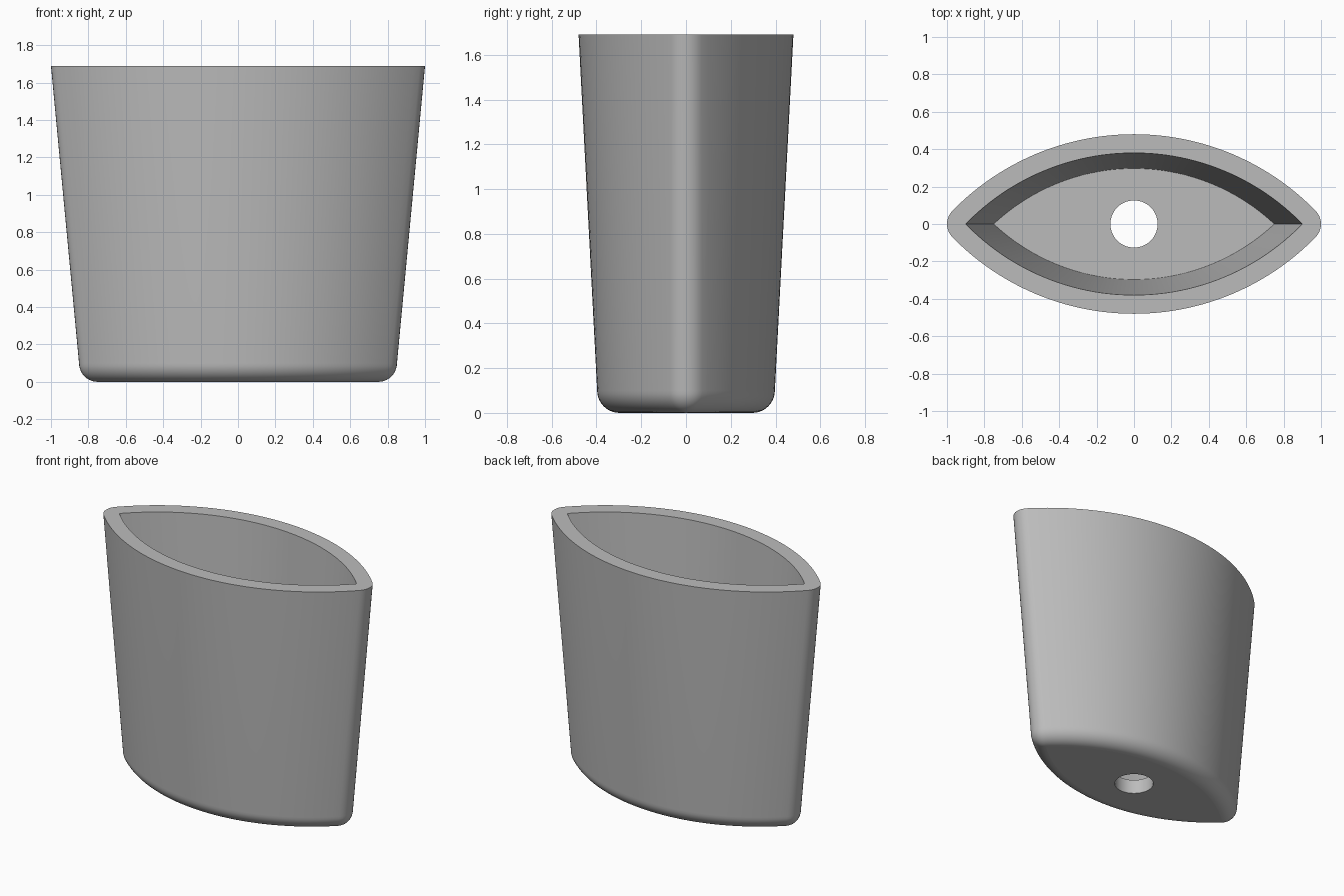
import bpy
import bmesh
from math import sin, cos, asin, atan2, pi, radians

cube = bpy.data.objects.get("Cube")
if cube:
    bpy.data.objects.remove(cube, do_unlink=True)

HEIGHT, FLOOR, WALL, HOLE = 1.69, 0.1, 0.1, 0.126
RIM = (0.9, 0.38)        # half length and half width of the cavity at the rim
BASE = (0.75, 0.297)     # the same at the cavity floor
SIDE, TIP, FILLET = 48, 8, 10


def lens(size, offset, z):
    """Two-arc lens outline, grown outwards so that its tips become round."""
    a, b = size
    radius = (a * a + b * b) / (2 * b)
    half = asin(a / radius)
    points = []
    for side in (1, -1):
        # long arc
        for i in range(SIDE + 1):
            t = half - 2 * half * i / SIDE
            r = radius + offset
            points.append((side * r * sin(t), side * (r * cos(t) - radius + b), z))
        # round tip
        sweep = pi - 2 * half
        for i in range(1, TIP):
            t = -half - sweep * i / TIP
            points.append((side * (offset * sin(t) - a), side * offset * cos(t), z))
    return points


def hole_ring(z):
    """Drain hole circle, with points in line with those of the lens."""
    angles = [atan2(y, x) for x, y, _ in lens(BASE, 0, z)]
    return [(HOLE * cos(t), HOLE * sin(t), z) for t in angles]


# Rings from the hole, under the base, up the outside and down the cavity
rings = [hole_ring(0)]
for i in range(FILLET + 1):
    t = pi / 2 * i / FILLET
    rings.append(lens(BASE, WALL * sin(t), FLOOR * (1 - cos(t))))
rings += [lens(RIM, WALL, HEIGHT), lens(RIM, 0, HEIGHT),
          lens(BASE, 0, FLOOR), hole_ring(FLOOR)]

bm = bmesh.new()
loops = [[bm.verts.new(p) for p in ring] for ring in rings]
for k, low in enumerate(loops):
    high = loops[(k + 1) % len(loops)]
    for i in range(len(low)):
        j = (i + 1) % len(low)
        bm.faces.new((low[i], low[j], high[j], high[i]))
bmesh.ops.remove_doubles(bm, verts=bm.verts, dist=0.0001)
bmesh.ops.dissolve_degenerate(bm, dist=0.0001, edges=bm.edges)
bmesh.ops.recalc_face_normals(bm, faces=bm.faces)
mesh = bpy.data.meshes.new("planter_pot")
bm.to_mesh(mesh)
bm.free()

pot = bpy.data.objects.new("planter_pot", mesh)
bpy.context.collection.objects.link(pot)

# Colour
grey = bpy.data.materials.new("plain_grey")
grey.use_nodes = True
colour = (0.5, 0.5, 0.5, 1)
grey.diffuse_color = colour
grey.node_tree.nodes["Principled BSDF"].inputs["Base Color"].default_value = colour
mesh.materials.append(grey)

# Smooth walls, flat base, floor and rim
bpy.ops.object.select_all(action="DESELECT")
pot.select_set(True)
bpy.context.view_layer.objects.active = pot
bpy.ops.object.shade_smooth_by_angle(angle=radians(30))
for face in mesh.polygons:
    if abs(face.normal.z) > 0.999:
        face.use_smooth = False
